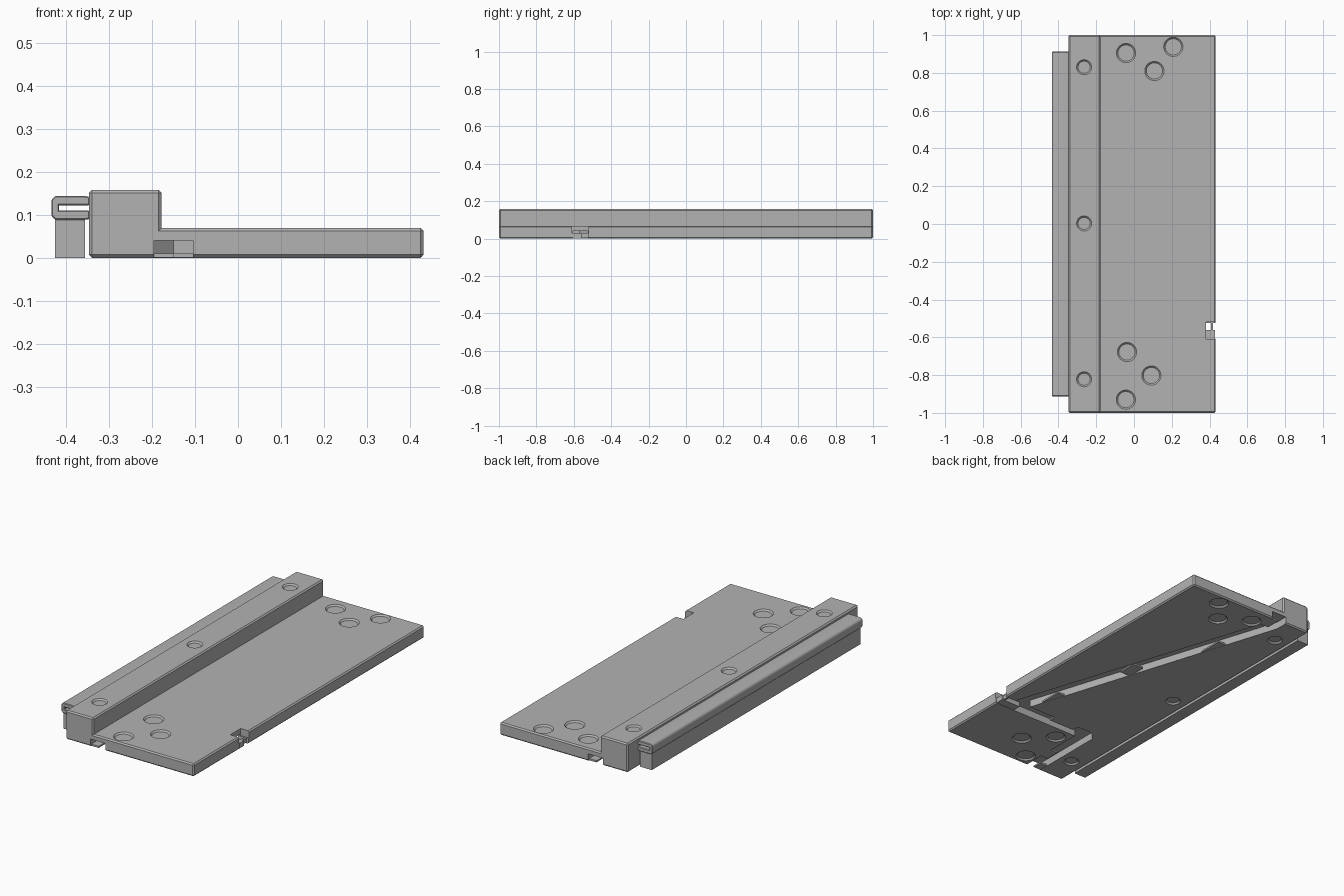
import bpy, bmesh

cube = bpy.data.objects.get("Cube")
if cube:
    bpy.data.objects.remove(cube, do_unlink=True)

grey = bpy.data.materials.new("plain_grey")
grey.use_nodes = True
colour = (0.45, 0.45, 0.45, 1)
grey.diffuse_color = colour
grey.node_tree.nodes["Principled BSDF"].inputs["Base Color"].default_value = colour


def finish(name, bm):
    bmesh.ops.recalc_face_normals(bm, faces=bm.faces)
    mesh = bpy.data.meshes.new(name)
    bm.to_mesh(mesh)
    bm.free()
    mesh.materials.append(grey)
    obj = bpy.data.objects.new(name, mesh)
    bpy.context.scene.collection.objects.link(obj)
    return obj


def prism(name, points, start, end, axis="z", chamfer=0):
    """Extrude a flat outline along z, or along y for an x-z outline."""
    bm = bmesh.new()
    place = (lambda a, b, c: (a, b, c)) if axis == "z" else (lambda a, b, c: (a, c, b))
    face = bm.faces.new([bm.verts.new(place(a, b, start)) for a, b in points])
    moved = bmesh.ops.extrude_face_region(bm, geom=[face])["geom"]
    shift = place(0, 0, end - start)
    bmesh.ops.translate(bm, vec=shift, verts=[v for v in moved if isinstance(v, bmesh.types.BMVert)])
    bmesh.ops.recalc_face_normals(bm, faces=bm.faces)
    if chamfer:
        outer = [e for e in bm.edges if e.calc_face_angle_signed() > 0.1]
        bmesh.ops.bevel(bm, geom=outer, offset=chamfer, segments=1,
                        affect="EDGES", clamp_overlap=True)
    return finish(name, bm)


def box(name, x0, x1, y0, y1, z0, z1):
    return prism(name, [(x0, y0), (x1, y0), (x1, y1), (x0, y1)], z0, z1)


def hole(x, y, radius, top):
    """Round cutter, flared at both ends for the chamfered rims."""
    rim = 0.008
    levels = [(-rim, 2 * rim), (rim, 0), (top - rim, 0), (top + rim, 2 * rim)]
    bm = bmesh.new()
    first = bmesh.ops.create_circle(bm, segments=32, radius=1, cap_ends=True)["verts"]
    face = bm.faces[:][0]
    rings = [first]
    for _ in levels[1:]:
        geom = bmesh.ops.extrude_face_region(bm, geom=[face])["geom"]
        face = [g for g in geom if isinstance(g, bmesh.types.BMFace)][0]
        rings.append([g for g in geom if isinstance(g, bmesh.types.BMVert)])
    for ring, (z, extra) in zip(rings, levels):
        for v in ring:
            v.co = (x + v.co.x * (radius + extra), y + v.co.y * (radius + extra), z)
    return finish("hole_cutter", bm)


def cut(target, cutter):
    cutter.hide_render = True
    mod = target.modifiers.new("cut", "BOOLEAN")
    mod.operation = "DIFFERENCE"
    mod.solver = "EXACT"
    mod.object = cutter
    bpy.context.view_layer.objects.active = target
    bpy.ops.object.modifier_apply(modifier=mod.name)
    bpy.data.objects.remove(cutter, do_unlink=True)


# Stepped base plate with the raised block along one side
outline = [(-0.347, 0), (0.432, 0), (0.432, 0.069), (-0.178, 0.069),
           (-0.178, 0.158), (-0.347, 0.158)]
base = prism("base_plate", outline, -1, 1, "y", 0.007)

# Cable channels in the underside
depth = 0.04
cut(base, prism("front_channel", [(-0.195, -1.1), (-0.105, -1.1), (-0.105, -0.605), (0.5, -0.605),
                                  (0.5, -0.525), (-0.15, -0.525), (-0.195, -0.57)], -0.1, depth))
cut(base, prism("long_channel", [(0.28, -0.56), (0.38, -0.56), (-0.105, 0.93), (-0.105, 1.1),
                                 (-0.195, 1.1), (-0.195, 0.93)], -0.1, depth))

# Notch in the outer edge
cut(base, box("edge_notch", 0.38, 0.5, -0.61, -0.52, 0.03, 0.1))

# Screw holes
for x, y in [(-0.042, 0.905), (0.208, 0.938), (0.108, 0.81),
             (-0.037, -0.678), (0.092, -0.802), (-0.043, -0.93)]:
    cut(base, hole(x, y, 0.043, 0.069))
for y in (0.83, 0.003, -0.822):
    cut(base, hole(-0.264, y, 0.032, 0.158))

# Small tabs that hold the cable in the channels
box("notch_tab", 0.31, 0.428, -0.608, -0.56, 0.002, 0.03)
box("notch_bar", 0.408, 0.418, -0.565, -0.52, 0.005, 0.03)
tabs = [(-0.197, -0.15, -0.993, -0.94), (-0.15, -0.103, -0.88, -0.8),
        (-0.06, 0.1, -0.565, -0.52), (0.19, 0.25, -0.45, -0.32),
        (0.075, 0.14, 0.056, 0.163), (-0.11, -0.05, 0.485, 0.626),
        (-0.15, -0.1, 0.91, 0.99)]
for x0, x1, y0, y1 in tabs:
    box("cable_tab", x0, x1, y0, y1, 0.001, 0.01)

# Side rail: a slotted clip along the block
clip = [(-0.345, 0.09), (-0.357, 0.088), (-0.425, 0.088), (-0.434, 0.097),
        (-0.434, 0.135), (-0.425, 0.144), (-0.357, 0.144), (-0.345, 0.142),
        (-0.345, 0.122), (-0.416, 0.122), (-0.416, 0.11), (-0.345, 0.11)]
prism("side_rail", clip, -0.912, 0.912, "y", 0.003)

# Strip hanging below the rail
box("rail_strip", -0.426, -0.356, -0.905, 0.905, 0, 0.09)

# Crisp edges with smooth hole walls
for obj in bpy.context.scene.objects:
    obj.select_set(obj.type == "MESH")
bpy.context.view_layer.objects.active = base
bpy.ops.object.shade_smooth_by_angle(angle=0.5)
